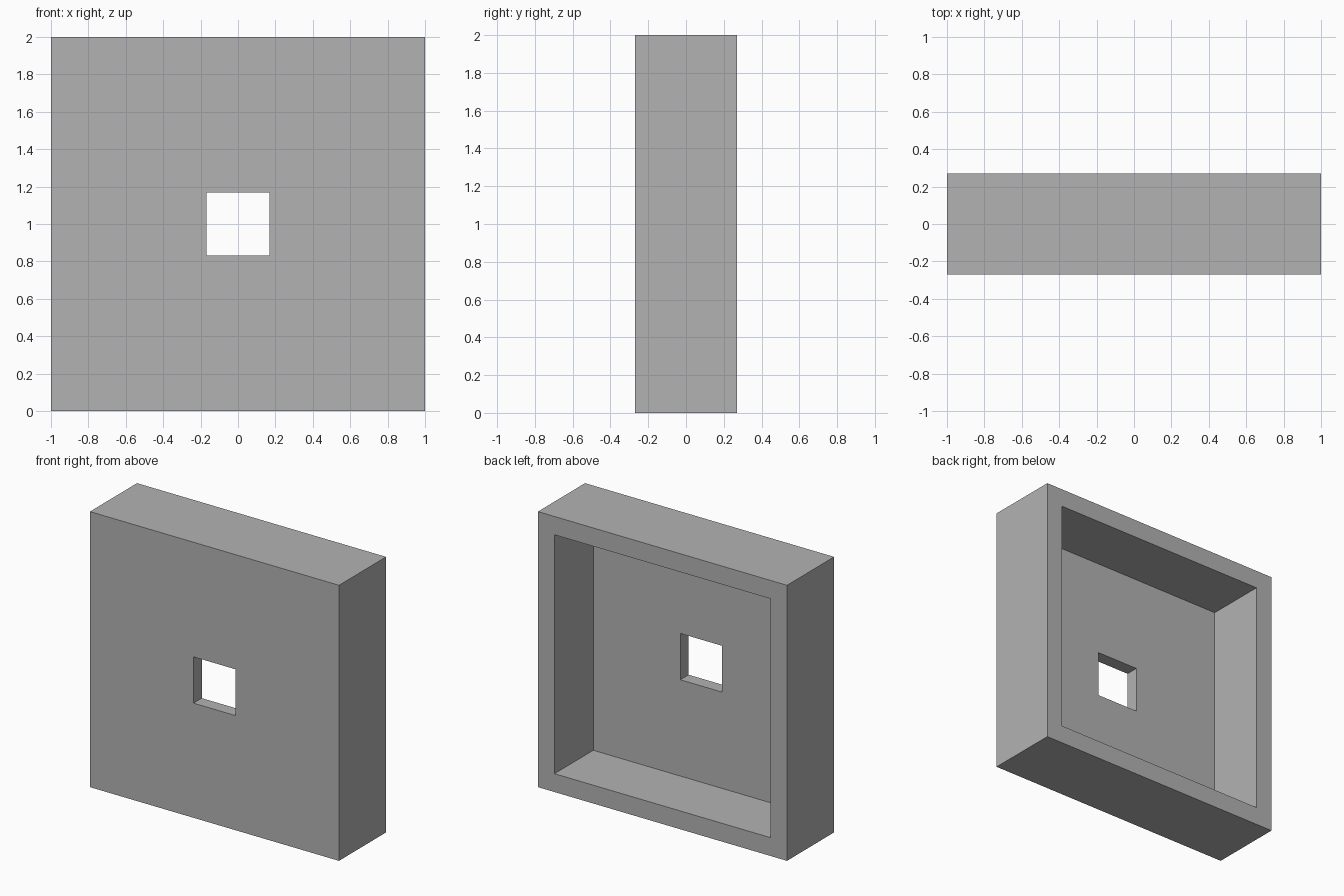
import bpy
import bmesh
from mathutils import Matrix, Vector

if "Cube" in bpy.data.objects:
    bpy.data.objects.remove(bpy.data.objects["Cube"], do_unlink=True)

SIZE, DEPTH = 2.0, 0.54
RIM, PLATE, HOLE = 0.133, 0.095, 0.336

grey = bpy.data.materials.new("plain grey")
grey.use_nodes = True
colour = (0.45, 0.45, 0.45, 1)
grey.diffuse_color = colour
grey.node_tree.nodes["Principled BSDF"].inputs["Base Color"].default_value = colour


def inset(bm, face, thickness):
    """Inset a face in its own plane; the same face stays as the centre."""
    bmesh.ops.inset_region(bm, faces=[face], thickness=thickness, use_even_offset=True)
    return face


# Outer block
bm = bmesh.new()
block = Matrix.Translation((0, 0, SIZE / 2)) @ Matrix.Diagonal((SIZE, DEPTH, SIZE, 1))
bmesh.ops.create_cube(bm, size=1, matrix=block)
bm.normal_update()
front = min(bm.faces, key=lambda f: f.normal.y)
back = max(bm.faces, key=lambda f: f.normal.y)

# Rim and deep recess at the back
inset(bm, back, RIM)
floor = bmesh.ops.extrude_discrete_faces(bm, faces=[back])["faces"][0]
bmesh.ops.translate(bm, verts=floor.verts, vec=Vector((0, PLATE - DEPTH, 0)))
bm.normal_update()

# Square opening through the front plate
inset(bm, front, (SIZE - HOLE) / 2)
inset(bm, floor, (SIZE - HOLE) / 2 - RIM)
edges = list(front.edges) + list(floor.edges)
bmesh.ops.delete(bm, geom=[front, floor], context='FACES_ONLY')
bmesh.ops.bridge_loops(bm, edges=edges)
bmesh.ops.recalc_face_normals(bm, faces=bm.faces)

mesh = bpy.data.meshes.new("open_back_box")
bm.to_mesh(mesh)
bm.free()
mesh.materials.append(grey)
box = bpy.data.objects.new("open_back_box", mesh)
bpy.context.collection.objects.link(box)
